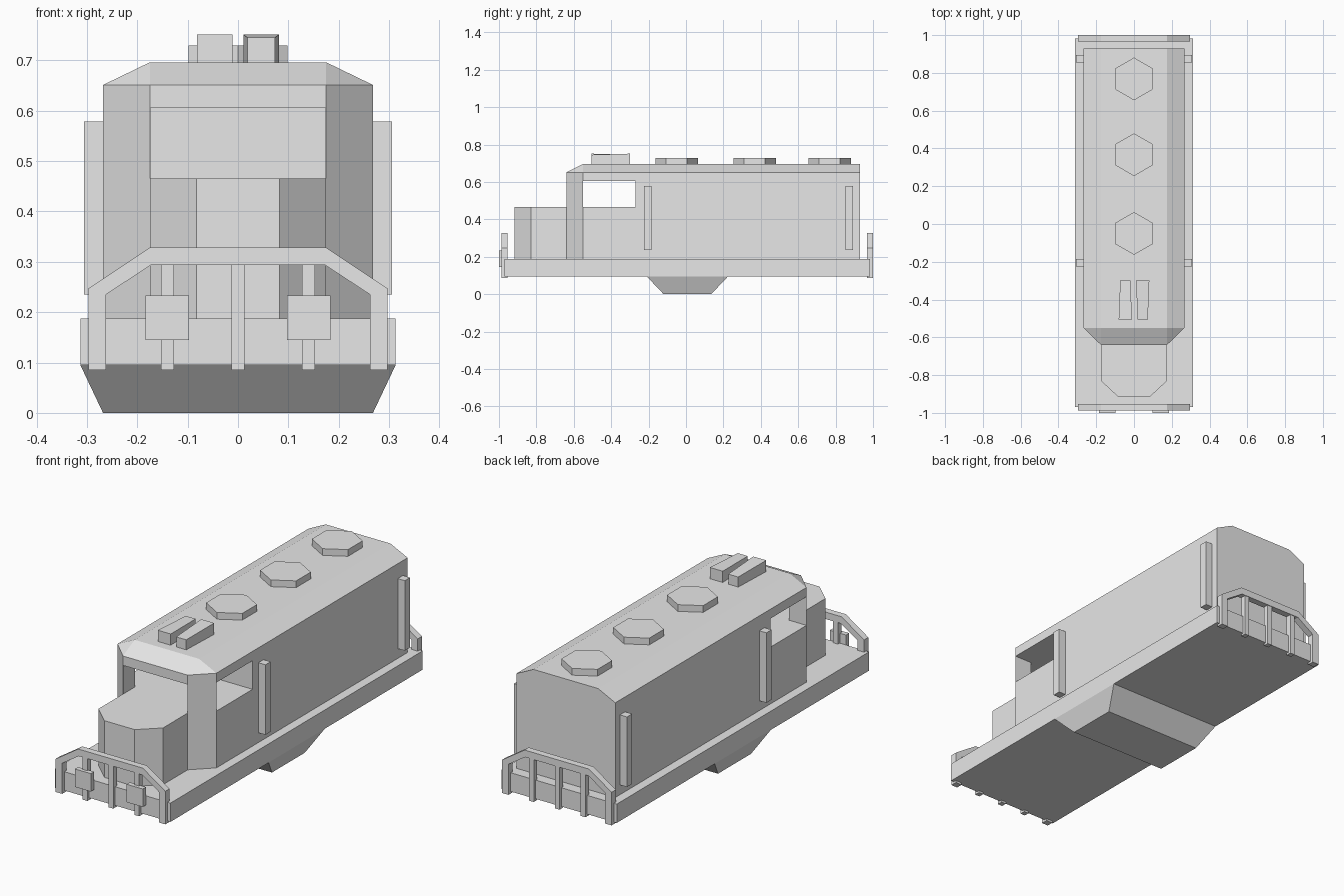
import bpy, bmesh
from math import sin, cos, radians

cube = bpy.data.objects.get("Cube")
if cube:
    bpy.data.objects.remove(cube, do_unlink=True)

grey = bpy.data.materials.new("light_grey")
grey.use_nodes = True
COLOR = (0.8, 0.8, 0.8, 1)
grey.diffuse_color = COLOR
grey.node_tree.nodes["Principled BSDF"].inputs["Base Color"].default_value = COLOR


def finish(name, bm):
    bmesh.ops.recalc_face_normals(bm, faces=bm.faces)
    mesh = bpy.data.meshes.new(name)
    bm.to_mesh(mesh)
    bm.free()
    mesh.materials.append(grey)
    obj = bpy.data.objects.new(name, mesh)
    bpy.context.collection.objects.link(obj)
    return obj


def hull(name, points):
    """Convex solid around the points."""
    bm = bmesh.new()
    verts = [bm.verts.new(p) for p in points]
    bmesh.ops.convex_hull(bm, input=verts)
    bmesh.ops.dissolve_limit(bm, angle_limit=0.01, verts=bm.verts, edges=bm.edges)
    return finish(name, bm)


def prism(name, outline, start, depth):
    """Extrude an outline of 3D points; start and depth are offsets."""
    bm = bmesh.new()
    face = bm.faces.new([bm.verts.new([a + b for a, b in zip(p, start)]) for p in outline])
    new = bmesh.ops.extrude_face_region(bm, geom=[face])["geom"]
    bmesh.ops.translate(bm, vec=depth, verts=[v for v in new if isinstance(v, bmesh.types.BMVert)])
    return finish(name, bm)


def box(name, x, y, z):
    return hull(name, [(a, b, c) for a in x for b in y for c in z])


def both(half):
    """Close a half outline by mirroring it in x."""
    return half + [(-x, *rest) for x, *rest in reversed(half)]


def upright(half, z0, z1):
    """Points of a mirrored plan outline at two heights."""
    return [(x, y, z) for x, y in both(half) for z in (z0, z1)]


DECK, SILL, HEAD, EAVE, ROOF = 0.187, 0.465, 0.605, 0.651, 0.696
WIDE, NARROW = 0.268, 0.175
NOSE, CAB, BACK = -0.64, -0.55, 0.93

# Deck and the tapered tank below it
box("deck", (-0.313, 0.313), (-0.97, 0.983), (0.095, DECK))
hull("fuel_tank", [(s * x, y, z) for s in (-1, 1)
                   for x, y, z in ((0.313, -0.21, 0.095), (0.313, 0.225, 0.095),
                                   (WIDE, -0.12, 0), (WIDE, 0.135, 0))])

# Body with bevelled roof and cab corners
plan = [(NARROW, NOSE), (WIDE, CAB), (WIDE, BACK)]
body = hull("body", upright(plan, DECK, EAVE)
            + [(s * NARROW, y, ROOF) for s in (-1, 1) for y in (CAB, BACK)])

# Cab opening: front window joined to both side windows
opening = both([(NARROW - 0.001, -0.8, 0), (NARROW - 0.001, CAB, 0),
                (0.4, CAB, 0), (0.4, -0.27, 0)])
cutter = prism("window_cutter", opening, (0, 0, SILL), (0, 0, HEAD - SILL))
cutter.hide_render = True
cut = body.modifiers.new("windows", "BOOLEAN")
cut.operation, cut.solver, cut.object = "DIFFERENCE", "EXACT", cutter
bpy.context.view_layer.objects.active = body
bpy.ops.object.modifier_apply(modifier=cut.name)
bpy.data.objects.remove(cutter, do_unlink=True)

# Nose hood
hull("hood", upright([(0.082, -0.917), (NARROW, -0.83), (NARROW, NOSE)], DECK, SILL))

# Six-sided roof fans
for i, y in enumerate((-0.05, 0.367, 0.768)):
    ring = [(0.113 * sin(radians(60 * k)), y + 0.113 * cos(radians(60 * k)), 0) for k in range(6)]
    prism(f"roof_fan_{i + 1}", ring, (0, 0, ROOF), (0, 0, 0.033))

# Two flared horns pointing opposite ways
for name, x, wide_y, thin_y in (("right_horn", -0.046, -0.505, -0.3),
                                ("left_horn", 0.046, -0.3, -0.505)):
    hull(name, [(x + s * w, y, z) for s in (-1, 1)
                for w, y, top in ((0.035, wide_y, 0.751), (0.027, thin_y, 0.745))
                for z in (ROOF, top)])

# Grab posts on the body sides
for side, s in (("left", 1), ("right", -1)):
    for place, y in (("front", -0.205), ("rear", 0.874)):
        box(f"{side}_{place}_grab_post", (s * 0.265, s * 0.306),
            (y - 0.02, y + 0.02), (0.235, 0.578))

# End railings
arch = [(0.297, 0.085), (0.297, 0.247), (NARROW, 0.328)]
inner = [(0.262, 0.085), (0.262, 0.235), (0.172, 0.294)]
loop = arch + [(-x, z) for x, z in reversed(arch)] + [(-x, z) for x, z in inner] + inner[::-1]
for end, y in (("front", -0.987), ("rear", 0.967)):
    prism(f"{end}_railing", [(x, 0, z) for x, z in loop], (0, y, 0), (0, 0.033, 0))
    for i, x in enumerate((-0.14, 0, 0.14)):
        box(f"{end}_rail_post_{i + 1}", (x - 0.013, x + 0.013),
            (y + 0.003, y + 0.03), (0.085, 0.3))

# Lamp plates on the front railing
for side, s in (("left", 1), ("right", -1)):
    box(f"{side}_lamp_plate", (s * 0.097, s * 0.184), (-1.0, -0.975), (0.145, 0.233))
